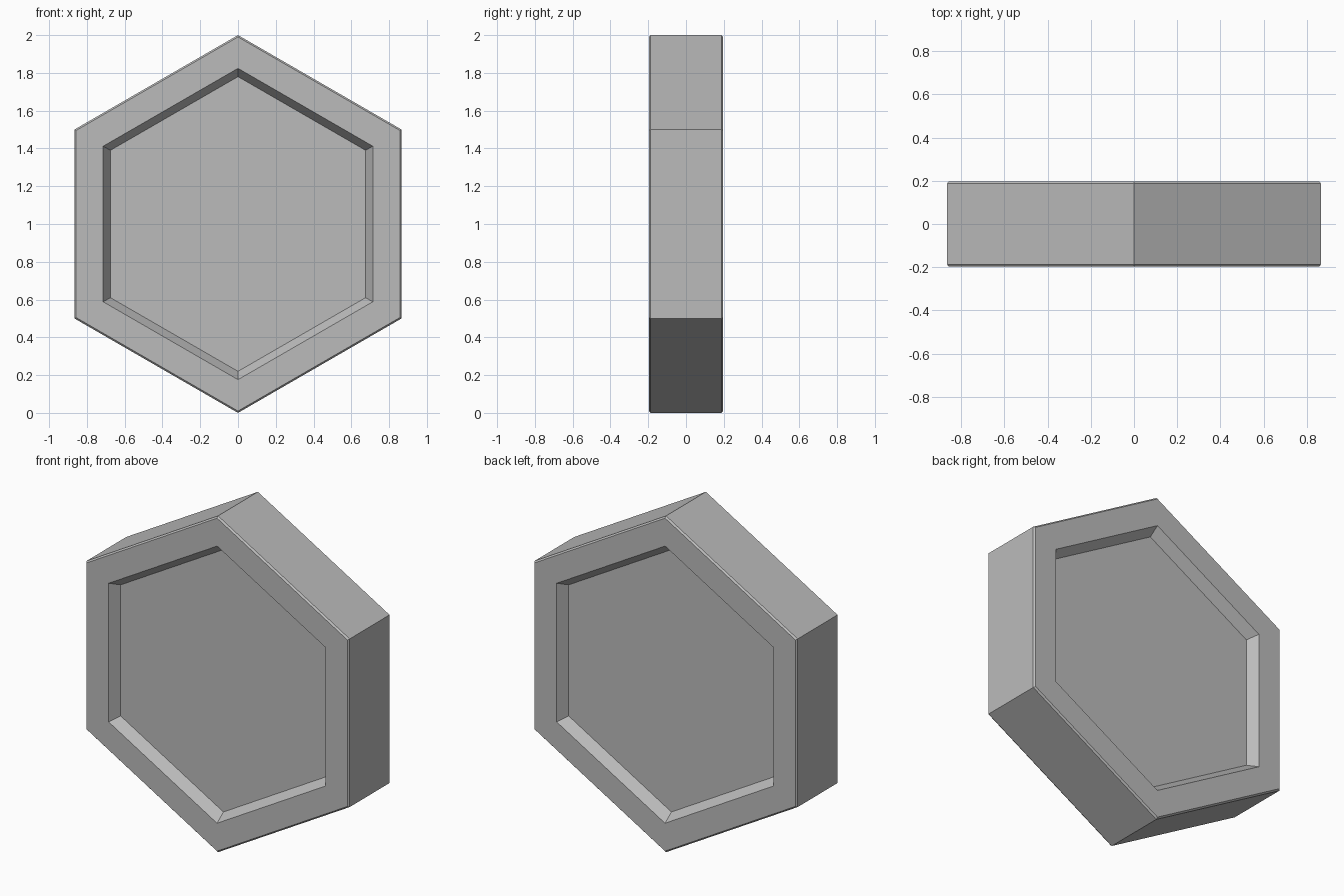
import bpy, bmesh
from math import sin, cos, pi

if "Cube" in bpy.data.objects:
    bpy.data.objects.remove(bpy.data.objects["Cube"], do_unlink=True)

SIDES = 6
HALF = 0.197     # half thickness
BEVEL = 0.01     # outer edge chamfer
RECESS = 0.06    # depth of the sunken panel

grey = bpy.data.materials.new("plain grey")
grey.use_nodes = True
colour = (0.5, 0.5, 0.5, 1)
grey.diffuse_color = colour
grey.node_tree.nodes["Principled BSDF"].inputs["Base Color"].default_value = colour

# Half profile as (corner radius, y), from front panel round the rim
front = [(0.78, -HALF + RECESS), (0.824, -HALF), (1 - BEVEL, -HALF), (1, -HALF + BEVEL)]
profile = front + [(r, -y) for r, y in reversed(front)]

# Hexagonal tile, sunken on both faces
bm = bmesh.new()
rings = []
for r, y in profile:
    angles = [pi / 2 + 2 * pi * i / SIDES for i in range(SIDES)]
    rings.append([bm.verts.new((r * cos(a), y, 1 + r * sin(a))) for a in angles])
for a, b in zip(rings, rings[1:]):
    for i in range(SIDES):
        j = (i + 1) % SIDES
        bm.faces.new((a[i], a[j], b[j], b[i]))
bm.faces.new(rings[0])
bm.faces.new(rings[-1])
bmesh.ops.recalc_face_normals(bm, faces=bm.faces)

mesh = bpy.data.meshes.new("hexagonal_tile")
bm.to_mesh(mesh)
bm.free()
mesh.materials.append(grey)
tile = bpy.data.objects.new("hexagonal_tile", mesh)
bpy.context.collection.objects.link(tile)
